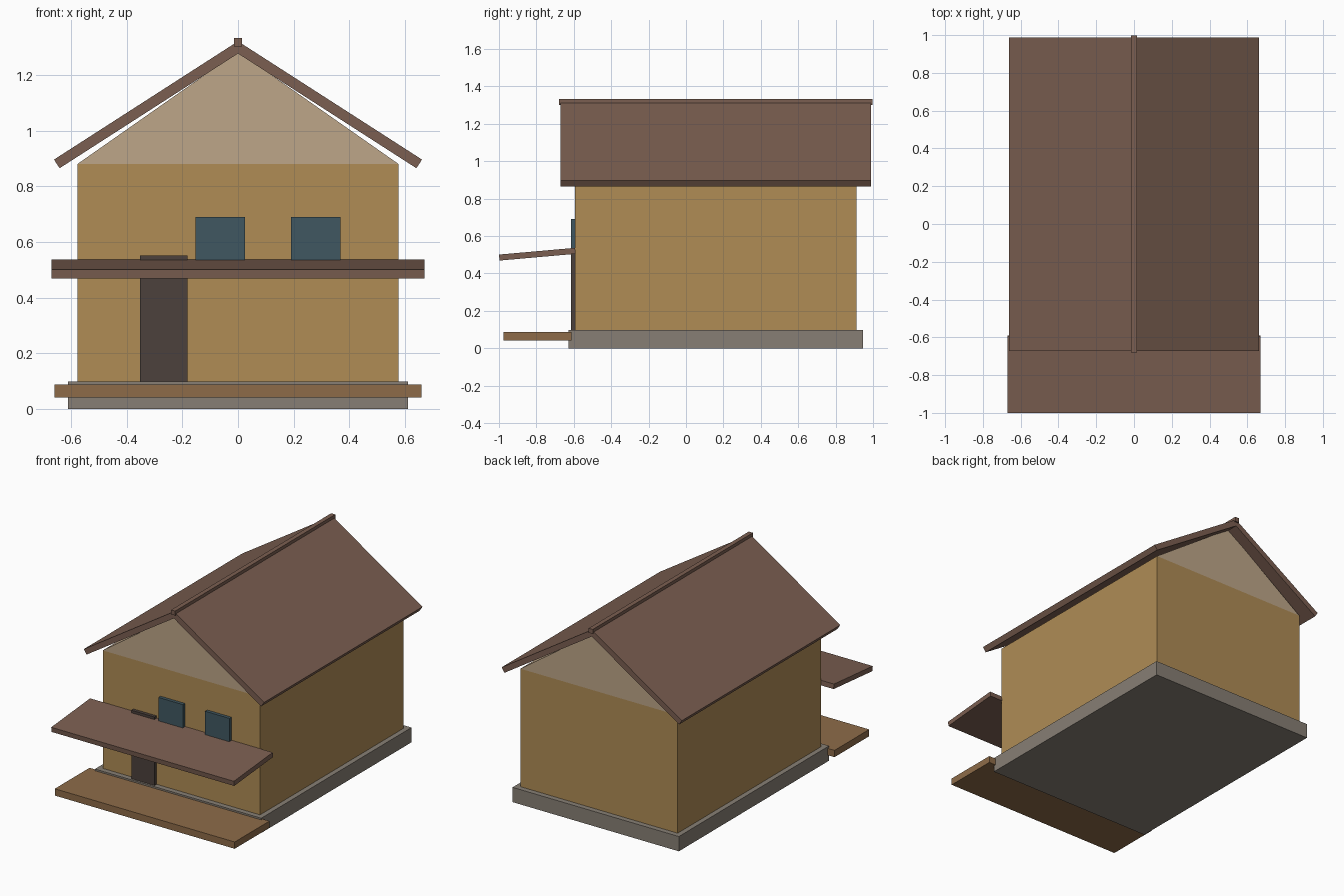
import bpy, bmesh, math

if "Cube" in bpy.data.objects:
    bpy.data.objects.remove(bpy.data.objects["Cube"])


def material(name, rgb):
    # sRGB bytes to linear viewport colour
    m = bpy.data.materials.new(name)
    m.diffuse_color = [(c / 255) ** 2.2 for c in rgb] + [1.0]
    m.use_nodes = True
    m.node_tree.nodes["Principled BSDF"].inputs["Base Color"].default_value = m.diffuse_color
    return m


stone = material("stone", (134, 126, 116))
plaster = material("plaster", (174, 139, 86))
pale = material("pale_plaster", (188, 164, 135))
roofing = material("roofing", (122, 95, 82))
timber = material("timber", (140, 107, 74))
dark_wood = material("dark_wood", (77, 67, 62))
glass = material("glass", (66, 88, 97))


def prism(name, profile, a, b, mat, axis="y"):
    """Extrude a 2D profile along y (profile is x,z) or x (profile is y,z)."""
    bm = bmesh.new()
    place = (lambda p: (p[0], a, p[1])) if axis == "y" else (lambda p: (a, p[0], p[1]))
    face = bm.faces.new([bm.verts.new(place(p)) for p in profile])
    ext = bmesh.ops.extrude_face_region(bm, geom=[face])
    move = (0, b - a, 0) if axis == "y" else (b - a, 0, 0)
    bmesh.ops.translate(bm, vec=move,
                        verts=[v for v in ext["geom"] if isinstance(v, bmesh.types.BMVert)])
    bmesh.ops.recalc_face_normals(bm, faces=bm.faces)
    mesh = bpy.data.meshes.new(name)
    bm.to_mesh(mesh)
    bm.free()
    mesh.materials.append(mat)
    ob = bpy.data.objects.new(name, mesh)
    bpy.context.collection.objects.link(ob)
    return ob


def box(name, x, y, z, mat):
    return prism(name, [(x[0], z[0]), (x[1], z[0]), (x[1], z[1]), (x[0], z[1])],
                 y[0], y[1], mat)


# House body
FRONT, BACK = -0.593, 0.911
box("foundation", (-0.61, 0.61), (-0.628, 0.946), (0, 0.098), stone)
box("walls", (-0.577, 0.577), (FRONT, BACK), (0.098, 0.88), plaster)
prism("gable", [(-0.577, 0.88), (0.577, 0.88), (0, 1.284)], FRONT, BACK, pale)

# Roof slopes, sheared square at the eaves, and ridge cap
ridge_z, eave_x, eave_z, thick = 1.321, 0.661, 0.896, 0.037
ang = math.atan2(ridge_z - eave_z, eave_x)
for side, s in (("left", -1), ("right", 1)):
    prism(side + "_roof_slope",
          [(0, ridge_z), (s * eave_x, eave_z),
           (s * (eave_x - thick * math.sin(ang)), eave_z - thick * math.cos(ang)),
           (0, ridge_z - thick / math.cos(ang))],
          -0.672, 0.988, roofing)
box("ridge_cap", (-0.015, 0.015), (-0.68, 0.998), (1.302, 1.332), roofing)

# Porch deck and sloping awning
box("porch_deck", (-0.66, 0.66), (-0.977, -0.613), (0.042, 0.087), timber)
prism("porch_roof", [(-0.997, 0.469), (-0.59, 0.505), (-0.593, 0.537), (-1.0, 0.501)],
      -0.67, 0.67, roofing, axis="x")

# Door and windows on the front wall
box("door", (-0.352, -0.182), (-0.615, FRONT + 0.005), (0.098, 0.552), dark_wood)
for name, x in (("left_window", -0.063), ("right_window", 0.279)):
    box(name, (x - 0.089, x + 0.089), (-0.615, FRONT + 0.005), (0.512, 0.69), glass)
